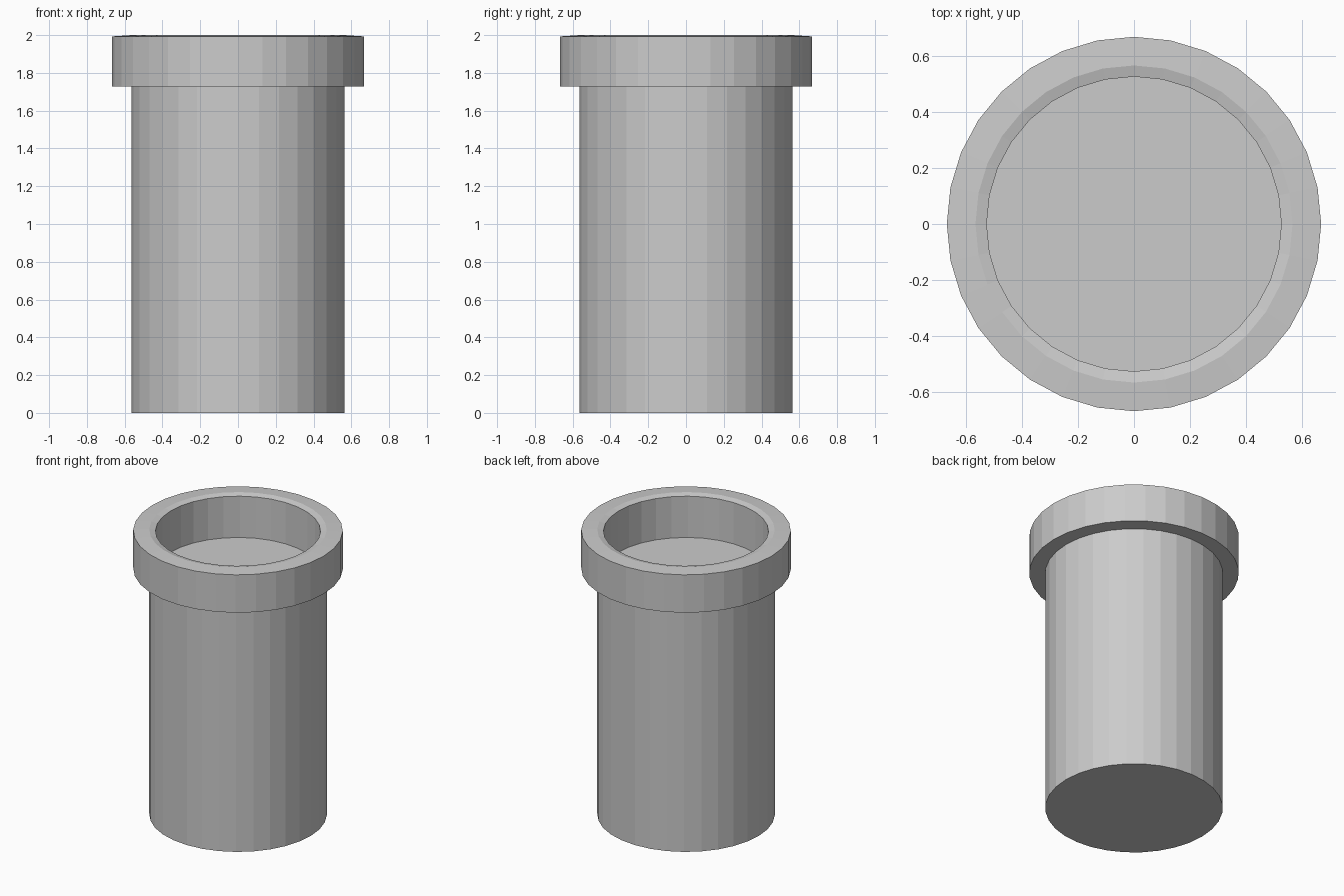
import bpy, bmesh
from math import cos, sin, tau

if "Cube" in bpy.data.objects:
    bpy.data.objects.remove(bpy.data.objects["Cube"])

SIDES = 32


def lathe(name, profile):
    """Revolve an (r, z) profile around z and cap both open ends."""
    bm = bmesh.new()
    rings = []
    for r, z in profile:
        rings.append([bm.verts.new((r * cos(tau * i / SIDES), r * sin(tau * i / SIDES), z))
                      for i in range(SIDES)])
    for a, b in zip(rings, rings[1:]):
        for i in range(SIDES):
            j = (i + 1) % SIDES
            bm.faces.new((a[i], a[j], b[j], b[i]))
    bm.faces.new(rings[0][::-1])
    bm.faces.new(rings[-1])
    bmesh.ops.recalc_face_normals(bm, faces=bm.faces)
    mesh = bpy.data.meshes.new(name)
    bm.to_mesh(mesh)
    bm.free()
    obj = bpy.data.objects.new(name, mesh)
    bpy.context.collection.objects.link(obj)
    return obj


# Upright pipe: plain shaft, wide collar with a slightly crowned lip, shallow recess
lathe("pipe", [
    (0.565, 0.0),      # shaft
    (0.565, 1.727),
    (0.667, 1.727),    # collar
    (0.667, 1.993),
    (0.565, 2.0),      # crown of the lip
    (0.525, 1.99),
    (0.525, 1.70),     # recess floor
])
